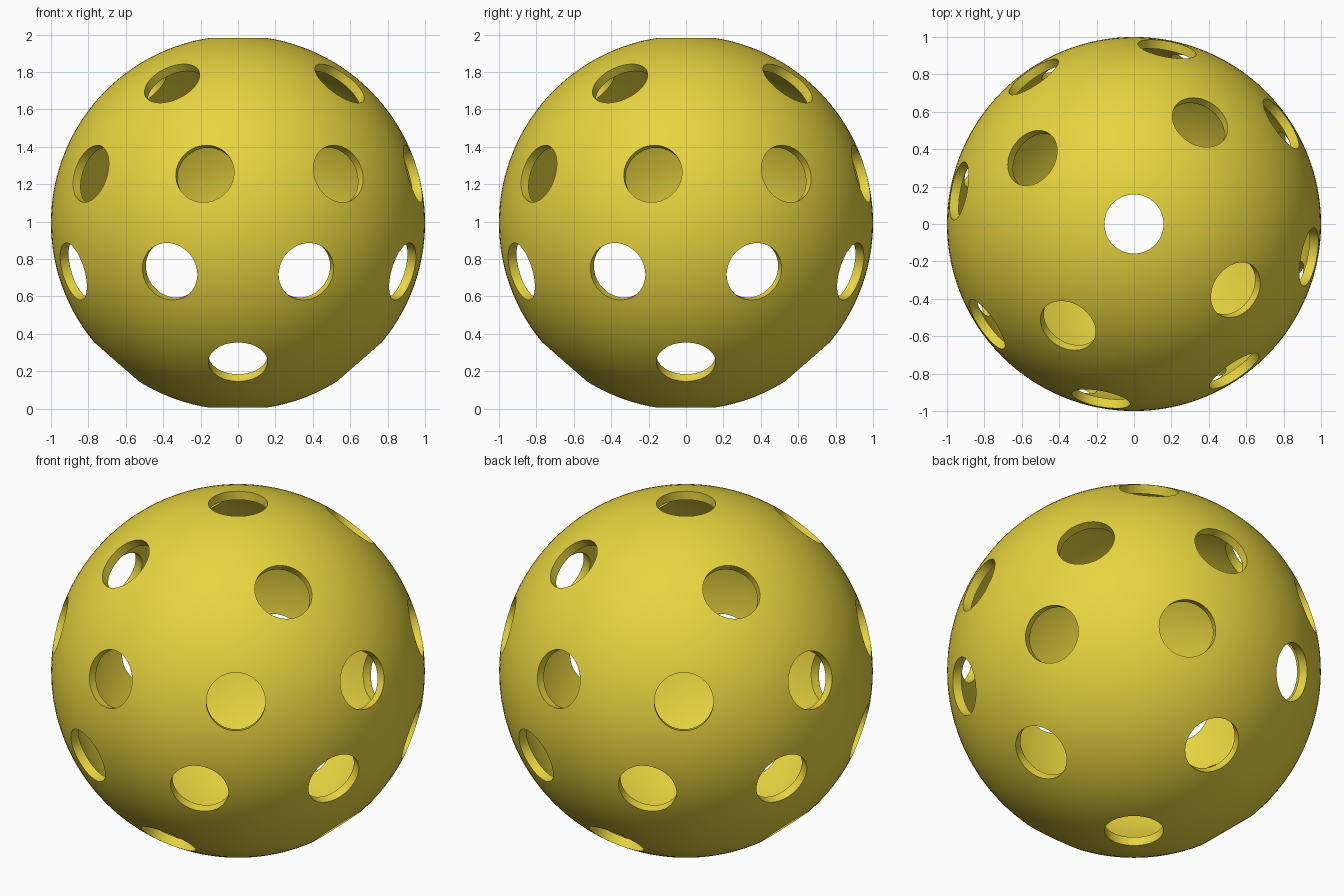
import bpy, bmesh
from math import radians, cos, sin
from mathutils import Vector, Matrix

if "Cube" in bpy.data.objects:
    bpy.data.objects.remove(bpy.data.objects["Cube"])

R, WALL, HOLE, CZ = 1.0, 0.05, 0.158, 0.994


def make_object(name, bm):
    mesh = bpy.data.meshes.new(name)
    bm.to_mesh(mesh)
    bm.free()
    obj = bpy.data.objects.new(name, mesh)
    obj.location.z = CZ
    bpy.context.collection.objects.link(obj)
    return obj


# Hollow ball: outer sphere plus inward-facing inner sphere
bm = bmesh.new()
bmesh.ops.create_uvsphere(bm, u_segments=128, v_segments=64, radius=R)
inner = bmesh.ops.create_uvsphere(bm, u_segments=128, v_segments=64, radius=R - WALL)
inner_faces = list({f for v in inner["verts"] for f in v.link_faces})
bmesh.ops.reverse_faces(bm, faces=inner_faces)
ball = make_object("hollow_ball", bm)

# Hole rings: (polar angle, first azimuth, count)
rings = [(0, 0, 1), (41, 57, 4), (74.6, 34.3, 8),
         (105.3, 22.5, 8), (138.9, 0, 4), (180, 0, 1)]

# Radial pegs that punch the holes
bm = bmesh.new()
for polar, start, count in rings:
    for i in range(count):
        p, a = radians(polar), radians(start + 360 * i / count)
        d = Vector((sin(p) * cos(a), sin(p) * sin(a), cos(p)))
        rot = d.to_track_quat('Z', 'Y').to_matrix().to_4x4()
        bmesh.ops.create_cone(bm, cap_ends=True, segments=64,
                              radius1=HOLE, radius2=HOLE, depth=0.4,
                              matrix=Matrix.Translation(d) @ rot)
pegs = make_object("hole_cutters", bm)
pegs.hide_render = True

cut = ball.modifiers.new("holes", 'BOOLEAN')
cut.operation = 'DIFFERENCE'
cut.solver = 'EXACT'
cut.object = pegs

bpy.context.view_layer.objects.active = ball
ball.select_set(True)
bpy.ops.object.modifier_apply(modifier="holes")
bpy.data.objects.remove(pegs)
bpy.ops.object.shade_smooth_by_angle(angle=radians(30))

# Yellow plastic
mat = bpy.data.materials.new("yellow_plastic")
mat.diffuse_color = (0.80, 0.66, 0.05, 1)
mat.use_nodes = True
mat.node_tree.nodes["Principled BSDF"].inputs["Base Color"].default_value = mat.diffuse_color
ball.data.materials.clear()
ball.data.materials.append(mat)
